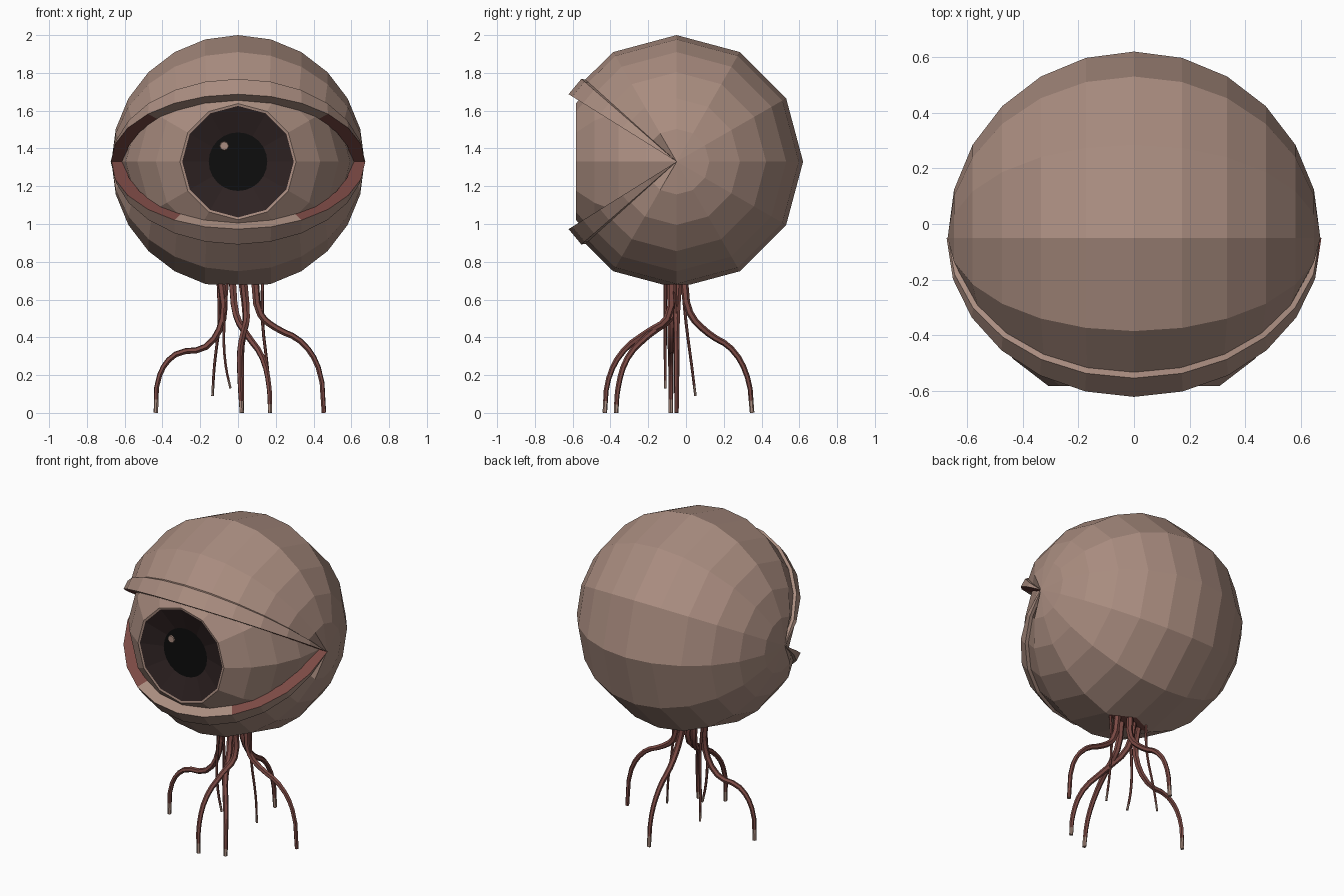
import bpy, bmesh
from math import sin, cos, radians, pi
from mathutils import Vector

cube = bpy.data.objects.get("Cube")
if cube:
    bpy.data.objects.remove(cube)

CENTRE = Vector((0, -0.05, 1.33))


def material(name, colour):
    m = bpy.data.materials.new(name)
    m.use_nodes = True
    m.diffuse_color = (*colour, 1)
    bsdf = next(n for n in m.node_tree.nodes if n.type == 'BSDF_PRINCIPLED')
    bsdf.inputs["Base Color"].default_value = (*colour, 1)
    return m


SKIN = material("skin", (0.40, 0.265, 0.215))
RED = material("nerve red", (0.20, 0.068, 0.058))
IRIS = material("dark iris", (0.027, 0.016, 0.016))
BLACK = material("pupil black", (0.004, 0.004, 0.004))


def finish(name, bm, *mats):
    mesh = bpy.data.meshes.new(name)
    bm.to_mesh(mesh)
    bm.free()
    for m in mats:
        mesh.materials.append(m)
    ob = bpy.data.objects.new(name, mesh)
    bpy.context.collection.objects.link(ob)
    return ob


def skin_grid(rows, closed=False):
    """Quads between neighbouring rows of points; doubled points are merged."""
    bm = bmesh.new()
    tag = bm.faces.layers.int.new("strip")
    grid = [[bm.verts.new(p) for p in row] for row in rows]
    for i, (a, b) in enumerate(zip(grid, grid[1:])):
        n = len(a)
        for j in range(n if closed else n - 1):
            k = (j + 1) % n
            bm.faces.new((a[j], a[k], b[k], b[j]))[tag] = i
    bmesh.ops.remove_doubles(bm, verts=bm.verts, dist=0.0005)
    return bm, tag


def lathe(name, profile, sides, mat, hub=(0, 0)):
    """Turn (radius, depth) points around the front-back axis."""
    rows = [[CENTRE + Vector((hub[0] + r * cos(2 * pi * j / sides), y,
                              hub[1] + r * sin(2 * pi * j / sides)))
             for j in range(sides)] for r, y in profile]
    bm, _ = skin_grid(rows, closed=True)
    bm.normal_update()
    for f in bm.faces:
        if f.normal.dot(f.calc_center_median() - CENTRE) < 0:
            f.normal_flip()
    return finish(name, bm, mat)


# Eyelids: one faceted shell, swept around the left-right axis, with raised lips
lip = [(32, 0.60), (32, 0.674), (41, 0.668), (42, 0.65)]
around = lip + [(a, 0.67) for a in range(60, 301, 30)]
around += [(360 - a, r) for a, r in reversed(lip)]
rows = []
for angle, r in around:
    a = radians(angle)
    rows.append([CENTRE + r * Vector((-cos(t), -sin(t) * cos(a), sin(t) * sin(a)))
                 for t in (pi * k / 12 for k in range(13))])
bm, strip = skin_grid(rows)
bmesh.ops.recalc_face_normals(bm, faces=bm.faces)
last = len(around) - 2
for f in bm.faces:
    reach = abs(f.calc_center_median().x)
    if (f[strip] == 0 and reach > 0.5) or (f[strip] == last and reach > 0.38):
        f.material_index = 1
# Flat red root where the nerves leave the shell
cut = bmesh.ops.bisect_plane(bm, geom=bm.verts[:] + bm.edges[:] + bm.faces[:],
                             plane_co=(0, 0, 0.68), plane_no=(0, 0, -1),
                             clear_outer=True)["geom_cut"]
rim = [e for e in cut if isinstance(e, bmesh.types.BMEdge)]
for f in bmesh.ops.contextual_create(bm, geom=rim)["faces"]:
    f.material_index = 1
    f.normal_update()
    if f.normal.z > 0:
        f.normal_flip()
finish("eyelids", bm, SKIN, RED)

# Eyeball with a dished iris
ball = [(0.615 * sin(radians(t)), -0.615 * cos(radians(t))) for t in range(120, 29, -15)]
lathe("eyeball", ball + [(0.295, -0.53)], 12, SKIN)
lathe("iris", [(0.295, -0.53), (0.12, -0.47)], 12, IRIS)
lathe("pupil", [(0.155, -0.487), (0, -0.487)], 24, BLACK)
lathe("eye_glint", [(0.026, -0.525), (0.022, -0.531), (0, -0.531)], 8, SKIN,
      hub=(-0.073, 0.083))


# Nerves: tapered curves with pale tips
def nerve(name, points, thick, thin):
    cu = bpy.data.curves.new(name, 'CURVE')
    cu.dimensions = '3D'
    cu.bevel_depth = 1
    cu.bevel_resolution = 1
    cu.resolution_u = 3
    cu.use_fill_caps = True
    sp = cu.splines.new('BEZIER')
    sp.bezier_points.add(len(points) - 1)
    for i, (bp, p) in enumerate(zip(sp.bezier_points, points)):
        bp.co = p
        bp.handle_left_type = bp.handle_right_type = 'AUTO'
        bp.radius = thick + (thin - thick) * i / (len(points) - 1)
    ob = bpy.data.objects.new(name, cu)
    bpy.context.collection.objects.link(ob)
    bpy.ops.object.select_all(action='DESELECT')
    ob.select_set(True)
    bpy.context.view_layer.objects.active = ob
    bpy.ops.object.convert(target='MESH')
    mesh = ob.data
    mesh.materials.clear()
    mesh.materials.append(RED)
    mesh.materials.append(SKIN)
    tip = points[-1][2] + 0.04
    for f in mesh.polygons:
        f.material_index = int(f.center.z < tip)
        f.use_smooth = True
    bpy.ops.object.shade_smooth_by_angle(angle=radians(50))


thick_nerves = {
    "right_nerve": [(-.09, -.07, .7), (-.08, -.08, .5), (-.17, -.08, .35),
                    (-.33, -.08, .31), (-.415, -.08, .2), (-.435, -.08, 0)],
    "left_nerve": [(.09, -.04, .7), (.12, -.05, .52), (.2, -.05, .45),
                   (.33, -.05, .38), (.425, -.05, .24), (.455, -.05, 0)],
    "front_nerve": [(.03, -.08, .7), (.045, -.1, .5), (.03, -.2, .43),
                    (.01, -.33, .33), (.01, -.41, .18), (.02, -.43, 0)],
    "front_left_nerve": [(-.03, -.04, .7), (-.01, -.07, .52), (.05, -.2, .41),
                         (.13, -.31, .29), (.165, -.36, .13), (.17, -.37, 0)],
    "back_nerve": [(.02, -.01, .7), (.04, .02, .53), (.03, .12, .42),
                   (.02, .24, .34), (.02, .325, .19), (.02, .35, 0)],
}
thin_nerves = {
    "thin_right_nerve": [(-.105, -.02, .7), (-.1, 0, .48), (-.125, .03, .25), (-.135, .05, .09)],
    "thin_front_nerve": [(-.055, -.11, .7), (-.075, -.11, .42), (-.065, -.11, .25), (-.04, -.11, .13)],
    "thin_left_nerve": [(.13, -.06, .7), (.13, -.05, .48), (.155, -.04, .25), (.17, -.05, .09)],
}
for name, path in thick_nerves.items():
    nerve(name, path, 0.021, 0.012)
for name, path in thin_nerves.items():
    nerve(name, path, 0.009, 0.007)
